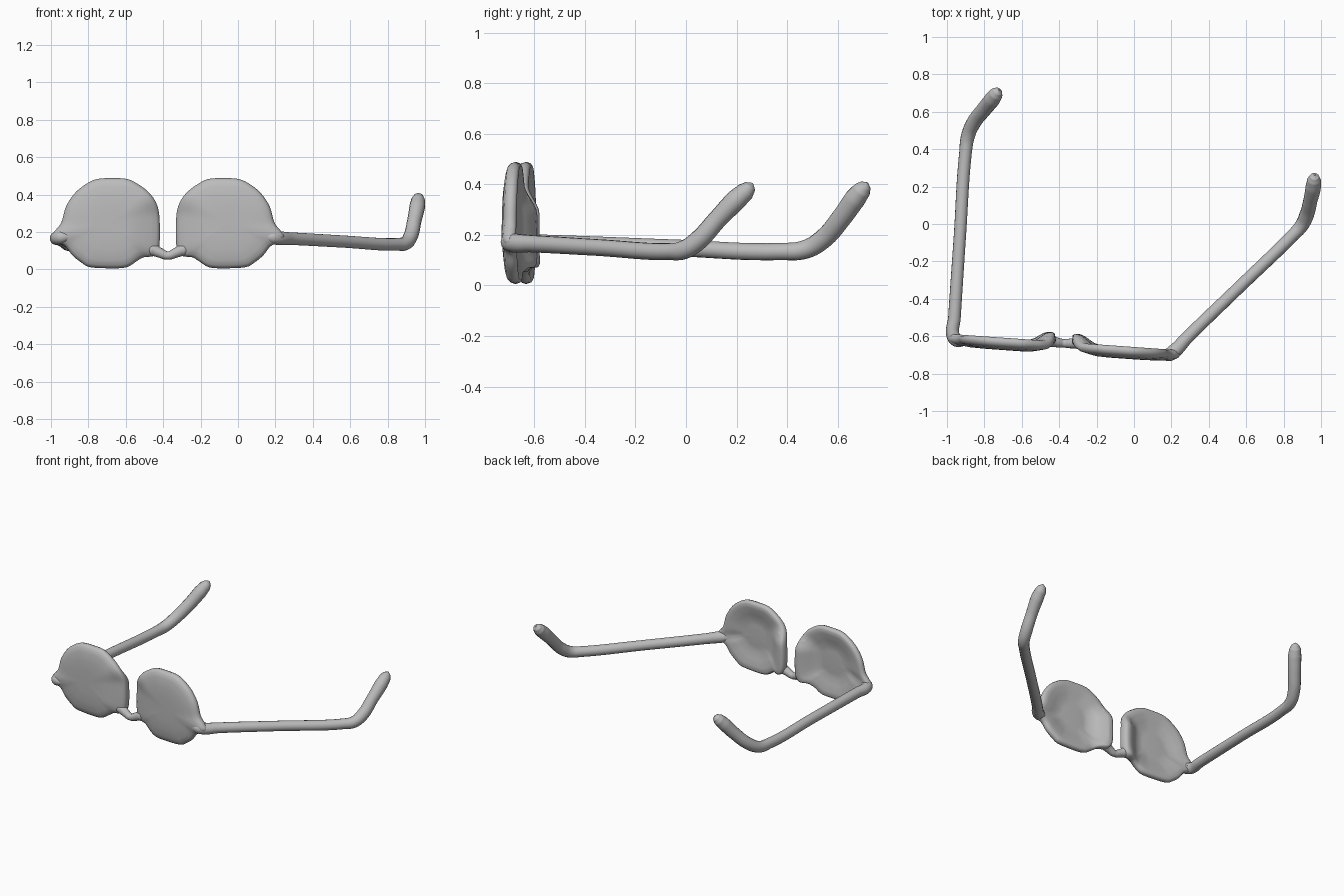
import bpy, bmesh, math
from mathutils import Vector

if "Cube" in bpy.data.objects:
    bpy.data.objects.remove(bpy.data.objects["Cube"])

MID_X, TILT = -0.375, -0.071      # centre of the front frame and its slant in plan

grey = bpy.data.materials.new("grey")
grey.diffuse_color = (0.5, 0.5, 0.5, 1)
grey.use_nodes = True
grey.node_tree.nodes["Principled BSDF"].inputs["Base Color"].default_value = grey.diffuse_color


def place(u, y, z):
    """Frame coordinates to world."""
    return Vector((MID_X + u, y + TILT * u, z))


def smooth(t):
    t = max(0.0, min(1.0, t))
    return t * t * (3 - 2 * t)


def loop_spline(pts, n):
    """Closed smooth curve through the points."""
    out, c = [], len(pts)
    for i in range(c):
        a, b, d, e = (Vector(pts[(i + k) % c]) for k in (-1, 0, 1, 2))
        for s in range(n):
            t = s / n
            out.append(0.5 * (2 * b + (d - a) * t + (2 * a - 5 * b + 4 * d - e) * t * t
                              + (3 * b - a - 3 * d + e) * t ** 3))
    return out


def finish(ob):
    ob.data.materials.clear()
    ob.data.materials.append(grey)
    for p in ob.data.polygons:
        p.use_smooth = True


def tube(name, pts):
    """Round tube through (position, radius) points."""
    cu = bpy.data.curves.new(name, 'CURVE')
    cu.dimensions = '3D'
    cu.bevel_depth, cu.bevel_resolution = 1.0, 5
    cu.resolution_u, cu.use_fill_caps = 8, True
    sp = cu.splines.new('BEZIER')
    sp.bezier_points.add(len(pts) - 1)
    for bp, (co, r) in zip(sp.bezier_points, pts):
        bp.co, bp.radius = co, r
        bp.handle_left_type = bp.handle_right_type = 'AUTO'
    ob = bpy.data.objects.new(name, cu)
    bpy.context.collection.objects.link(ob)
    bpy.ops.object.select_all(action='DESELECT')
    ob.select_set(True)
    bpy.context.view_layer.objects.active = ob
    bpy.ops.object.convert(target='MESH')
    finish(bpy.context.object)


# Lens outline (distance from the nose, height)
OUTLINE = [(.045, .13), (.045, .28), (.062, .355), (.10, .41), (.15, .45), (.215, .483),
           (.30, .488), (.38, .483), (.44, .455), (.50, .405), (.545, .335), (.57, .25),
           (.605, .205), (.622, .175), (.60, .145), (.55, .125), (.51, .075), (.46, .035),
           (.415, .012), (.30, .006), (.22, .012), (.165, .045), (.13, .065), (.07, .075)]

# Section from the front centre, round the rim, to the dished back: (scale, depth)
SECTION = [(.3, -.697), (.6, -.695), (.82, -.687), (.93, -.679), (.98, -.668), (1, -.653),
           (.98, -.638), (.93, -.631), (.82, -.634), (.62, -.644), (.45, -.657), (.3, -.657)]


def lens(name, side):
    bm = bmesh.new()
    outline = loop_spline(OUTLINE, 4)
    centre = Vector((.31, .25))

    def vert(p, y):
        # inner edge curls backwards into a nose pad
        k = smooth((.19 - p.x) / .11) * smooth((.40 - p.y) / .12)
        y += k * (.028 + .02 * (y > -.65))
        return bm.verts.new(place(side * p.x, y, p.y))

    rings = [[vert(centre + (p - centre) * s, y) for p in outline] for s, y in SECTION]
    n = len(outline)
    for a, b in zip(rings, rings[1:]):
        for i in range(n):
            j = (i + 1) % n
            bm.faces.new((a[i], a[j], b[j], b[i]))
    for ring, y in ((rings[0], -.697), (rings[-1], -.652)):
        c = vert(centre, y)
        for i in range(n):
            bm.faces.new((ring[i], ring[(i + 1) % n], c))
    bmesh.ops.recalc_face_normals(bm, faces=bm.faces)
    me = bpy.data.meshes.new(name)
    bm.to_mesh(me)
    bm.free()
    ob = bpy.data.objects.new(name, me)
    bpy.context.collection.objects.link(ob)
    finish(ob)


lens("left_lens", -1)
lens("right_lens", 1)

# Bridge with flared ends
half = [(.13, -.635, .10, .02), (.085, -.63, .105, .034), (.045, -.635, .09, .027)]
bridge = [(place(-u, y, z), r) for u, y, z, r in half]
bridge.append((place(0, -.638, .074), .022))
bridge += [(place(u, y, z), r) for u, y, z, r in reversed(half)]
tube("bridge", bridge)

# Nose pads along the inner lens edges
for name, s in (("left_nose_pad", -1), ("right_nose_pad", 1)):
    tube(name, [(place(s * u, y, z), r) for u, y, z, r in (
        (.085, -.625, .09, .012), (.078, -.615, .13, .028), (.075, -.614, .20, .03),
        (.078, -.616, .27, .028), (.095, -.63, .34, .02), (.11, -.645, .38, .006))])

# Arms with bent, swollen ear tips
tube("left_arm", [
    ((-.90, -.632, .175), .02), ((-.945, -.622, .172), .036), ((-.966, -.60, .168), .036),
    ((-.96, -.50, .165), .034), ((-.93, -.05, .149), .033), ((-.901, .38, .134), .034),
    ((-.888, .47, .142), .037), ((-.858, .54, .182), .039), ((-.80, .615, .268), .041),
    ((-.757, .668, .342), .043), ((-.738, .695, .376), .037), ((-.728, .709, .394), .025),
    ((-.722, .717, .405), .005)])
tube("right_arm", [
    ((.14, -.70, .175), .02), ((.185, -.698, .172), .036), ((.215, -.68, .168), .038),
    ((.28, -.612, .165), .034), ((.55, -.35, .150), .033), ((.85, -.06, .134), .034),
    ((.895, -.01, .14), .037), ((.922, .045, .175), .039), ((.943, .125, .262), .038),
    ((.958, .195, .335), .042), ((.963, .235, .372), .037), ((.965, .254, .392), .025),
    ((.966, .263, .403), .005)])
